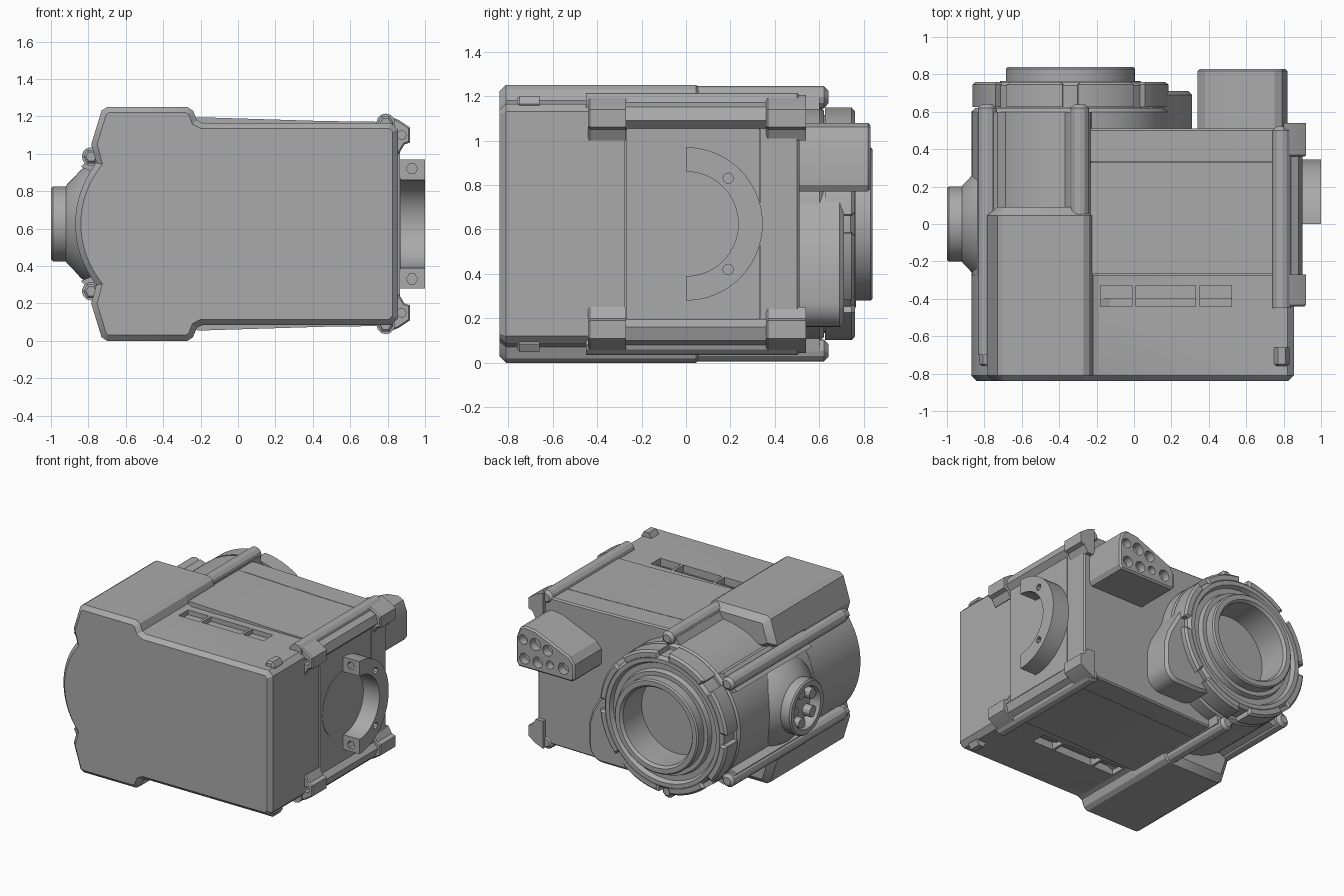
import bpy, bmesh, math
from mathutils import Matrix, Vector

if "Cube" in bpy.data.objects:
    bpy.data.objects.remove(bpy.data.objects["Cube"])

MID = 0.625          # height of the symmetry plane
LENS_X = -0.34       # lens axis

grey = bpy.data.materials.new("body_grey")
grey.use_nodes = True
colour = (0.4, 0.4, 0.4, 1)
grey.diffuse_color = colour
grey.node_tree.nodes["Principled BSDF"].inputs["Base Color"].default_value = colour


def finish(name, bm):
    bmesh.ops.recalc_face_normals(bm, faces=bm.faces)
    mesh = bpy.data.meshes.new(name)
    bm.to_mesh(mesh)
    bm.free()
    mesh.materials.append(grey)
    ob = bpy.data.objects.new(name, mesh)
    bpy.context.collection.objects.link(ob)
    return ob


def prism(name, pts, lo, hi, axis="y", front=0, back=0):
    """Extrude an outline (x,z along y, or y,z along x), optionally chamfering its ends."""
    def at(p, d):
        return (p[0], d, p[1]) if axis == "y" else (d, p[0], p[1])
    bm = bmesh.new()
    base = bm.faces.new([bm.verts.new(at(p, lo)) for p in pts])
    made = bmesh.ops.extrude_face_region(bm, geom=[base], use_keep_orig=True)["geom"]
    move = Vector(at((0, 0), hi - lo))
    bmesh.ops.translate(bm, vec=move, verts=[g for g in made if isinstance(g, bmesh.types.BMVert)])
    bmesh.ops.recalc_face_normals(bm, faces=bm.faces)
    k = 1 if axis == "y" else 0
    for depth, size in ((lo, front), (hi, back)):
        if size:
            rim = [e for e in bm.edges if all(abs(v.co[k] - depth) < 1e-5 for v in e.verts)]
            bmesh.ops.bevel(bm, geom=rim, offset=size, segments=1, affect="EDGES")
    return finish(name, bm)


def lathe(name, profile, matrix, steps=72):
    """Spin (radius, height) points round local z."""
    bm = bmesh.new()
    vs = [bm.verts.new((r, 0, h)) for r, h in profile]
    es = [bm.edges.new(pair) for pair in zip(vs, vs[1:])]
    bmesh.ops.spin(bm, geom=vs + es, cent=(0, 0, 0), axis=(0, 0, 1),
                   angle=math.tau, steps=steps, use_merge=True)
    bmesh.ops.remove_doubles(bm, verts=bm.verts, dist=1e-5)
    bm.transform(matrix)
    return finish(name, bm)


def arc(cx, cz, r, a, b, n=24):
    angles = [math.radians(a + (b - a) * i / n) for i in range(n + 1)]
    return [(cx + r * math.cos(t), cz + r * math.sin(t)) for t in angles]


def circle(cx, cz, r, n=24):
    return arc(cx, cz, r, 0, 360, n)[:-1]


def rect(x0, x1, z0, z1):
    return [(x0, z0), (x1, z0), (x1, z1), (x0, z1)]


def flip(pts):
    return [(x, 2 * MID - z) for x, z in reversed(pts)]


def both(name, pts, lo, hi, **kw):
    """Same part at the top and at the bottom."""
    return [prism("upper_" + name, pts, lo, hi, **kw),
            prism("lower_" + name, flip(pts), lo, hi, **kw)]


def cut(ob, cutters):
    bpy.context.view_layer.objects.active = ob
    for c in cutters:
        c.hide_render = True
        mod = ob.modifiers.new("cut", "BOOLEAN")
        mod.operation, mod.solver, mod.object = "DIFFERENCE", "EXACT", c
        bpy.ops.object.modifier_apply(modifier=mod.name)
        bpy.data.objects.remove(c)


TO_BACK = Matrix.Translation((LENS_X, 0, MID)) @ Matrix.Rotation(-math.pi / 2, 4, "X")
TO_RIGHT = Matrix.Translation((0, 0, MID)) @ Matrix.Rotation(-math.pi / 2, 4, "Y")

# Front housing with raised shoulder and round left flank
shoulder = [(-.77, 1.0), (-.785, 1.05), (-.73, 1.23), (-.70, 1.25), (-.27, 1.25),
            (-.24, 1.23), (-.22, 1.18), (-.19, 1.165)]
right_end = [(.82, 1.165), (.855, 1.13)]
upper = arc(LENS_X, MID, .53, 180, 142, 12) + shoulder + right_end
front = prism("front_housing", upper + flip(upper)[:-1], -.84, -.275, front=.03)

# Cooling slots above and below
slots = []
for x0, x1 in ((-.18, -.01), (.01, .33), (.35, .52)):
    slots += both("slot", rect(x0, x1, 1.11, 1.4), -.44, -.33)
cut(front, slots)

# Shoulder blocks behind the front housing, sloping down at the rear
block = [(-.70, 1.0)] + shoulder[1:-1] + [(-.22, 1.0)]
both("shoulder_block", block, -.28, .09, back=.045)

# Rear housing, split by a seam
half = [(-.26, 1.19), (-.2, 1.195), (.45, 1.175), (.82, 1.17), (.865, 1.12)]
outline = half + flip(half)
middle = prism("middle_housing", outline, -.268, .33)
prism("rear_housing", outline, .334, .51, back=.01)
prism("housing_core", rect(-.3, .84, .12, 1.13), -.4, .5)
prism("side_socket_rim", circle(0, MID, .245, 48), .86, .868, axis="x")

# Half-round mount on the left side
ring_pts = arc(0, MID, .345, -90, 90, 32) + arc(0, MID, .235, 90, -90, 32)
mount = prism("side_mount", ring_pts, .85, 1.0, axis="x")
holes = [prism("hole", circle(.19, z, .024, 8), .93, 1.1, axis="x") for z in (.42, .83)]
holes += both("hole", circle(.93, .92, .03, 6), -.1, .06)
cut(mount, holes)

# Lens barrel, flange and open mount ring
lathe("lens_barrel", [
    (0, -.78), (.528, -.78), (.528, .6), (.51, .62), (.49, .62), (.49, .74), (.47, .76),
    (.44, .76), (.425, .73), (.385, .73), (.375, .765), (.345, .765), (.345, .83), (.335, .84),
    (.3, .84), (.285, .82), (.285, .6), (0, .6)], TO_BACK, 96)

# Bayonet lugs around the flange
for i in range(8):
    a = 22.5 + i * 45
    pts = arc(LENS_X, MID, .525, a - 18, a + 18, 10) + arc(LENS_X, MID, .46, a + 18, a - 18, 10)
    prism("flange_lug", pts, .625, .76, back=.015)

# Lobe beside the lens
lobe = [(-.1, .19), (.0, .16), (.2, .16)] + arc(.2, .27, .11, -75, 0, 6)
lobe += [(.31, .44), (.28, .54), (.2, .68), (.1, .86), (.03, .9)]
prism("lens_lobe", lobe, .5, .71, back=.02)

# Tie rods along the barrel and housing corners, with pointed heads
for x, z, y0, y1 in ((-.785, .985, -.7, .64), (-.29, 1.195, -.1, .64), (.79, 1.165, -.45, .52)):
    both("tie_rod", circle(x, z, .05, 12), y0, y1, back=.02)
for x, z, y in ((-.785, .985, -.76), (.79, 1.165, -.76)):
    both("front_screw", circle(x, z, .042, 6), y, y + .1, front=.012)

# Webs joining the barrel rods to the barrel
both("side_web", [(-.84, .93), (-.72, .88), (-.62, 1.0), (-.73, 1.04)], -.28, .6)
both("top_web", [(-.4, 1.1), (-.22, 1.1), (-.235, 1.2), (-.34, 1.2)], 0, .6)

# Corner rails and end brackets
rail = [(.80, 1.19), (.88, 1.15), (.90, 1.09), (.86, 1.05), (.80, 1.08)]
bracket = [(.80, 1.205), (.86, 1.18), (.92, 1.14), (.92, 1.06), (.89, 1.05), (.86, 1.0), (.80, 1.0)]
both("corner_rail", rail, -.3, .5)
for y0, y1 in ((-.44, -.27), (.36, .54)):
    for ob in both("corner_bracket", bracket, y0, y1, front=.008):
        z = 1.1 if ob.name.startswith("upper") else 2 * MID - 1.1
        cut(ob, [prism("hole", circle(.875, z, .024, 8), y0 - .1, y0 + .05)])

# Rear terminal block with round sockets
block_pts = [(.36, .77), (.80, .77), (.82, .8), (.82, .98), (.79, 1.06), (.75, 1.08),
             (.66, 1.07), (.38, .95), (.34, .9), (.34, .79)]
terminal = prism("terminal_block", block_pts, .5, .83, back=.012)
sockets = [(.43, .85, .042), (.54, .85, .03), (.64, .84, .04), (.75, .84, .04),
           (.56, .95, .04), (.66, .97, .045), (.76, .98, .035)]
cut(terminal, [prism("socket", circle(x, z, r, 16), .77, .9) for x, z, r in sockets])

# Flared round connector on the right flank
lathe("side_connector", [
    (.34, .76), (.29, .84), (.245, .88), (.21, .915), (.2, .92), (.2, .99), (.19, 1.0),
    (.155, 1.0), (.145, .985), (.145, .92), (0, .92)], TO_RIGHT)
for i in range(5):
    t = math.tau * i / 5
    y, z = .115 * math.cos(t), MID + .115 * math.sin(t)
    prism("connector_key", circle(y, z, .04, 12), -.98, -.9, axis="x")

# Smooth round walls, keep hard edges
bpy.ops.object.select_all(action="DESELECT")
for ob in bpy.context.scene.objects:
    if ob.type == "MESH":
        ob.select_set(True)
        bpy.context.view_layer.objects.active = ob
bpy.ops.object.shade_smooth_by_angle(angle=math.radians(28))
